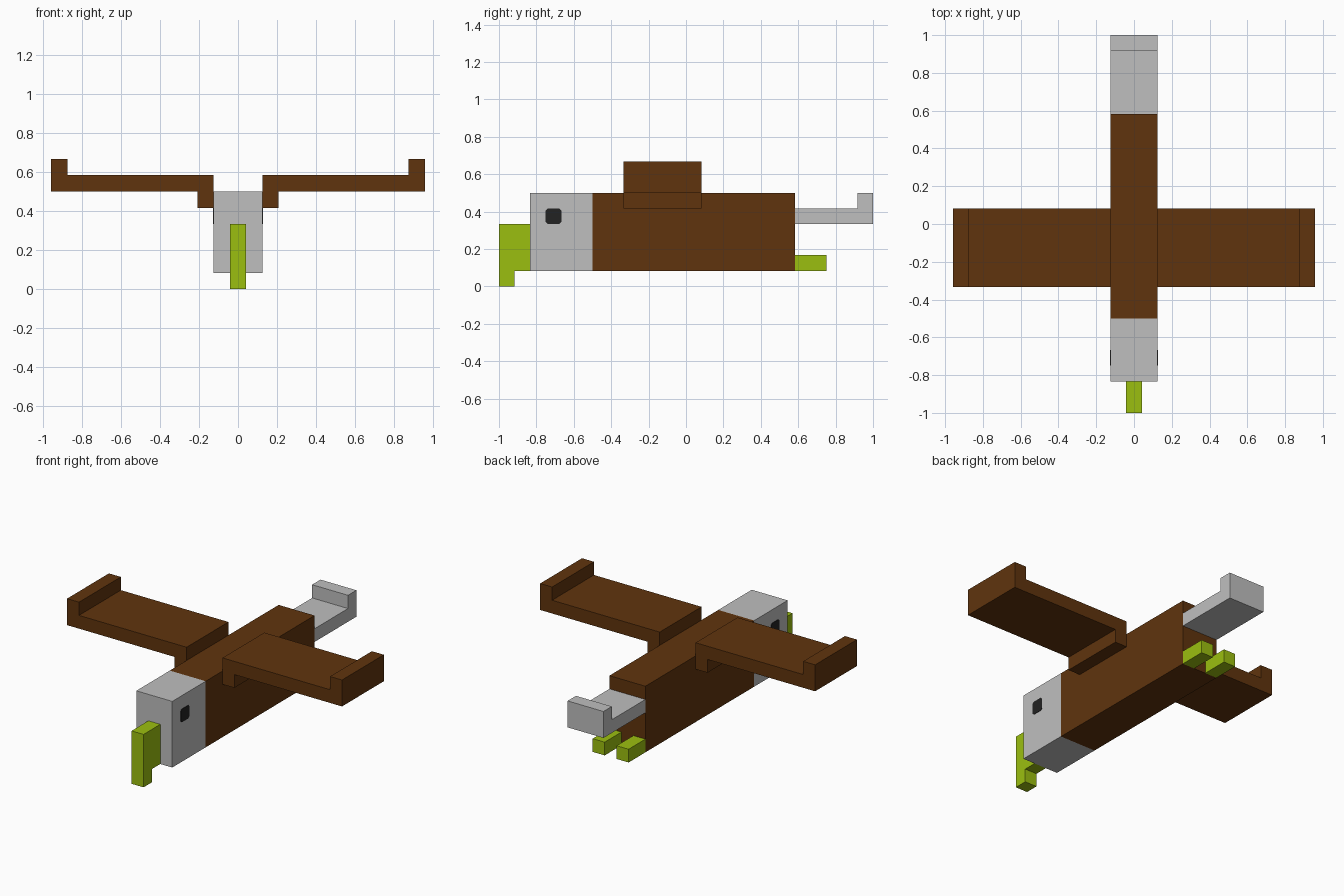
import bpy
import bmesh
from mathutils import Vector

default = bpy.data.objects.get("Cube")
if default:
    bpy.data.objects.remove(default, do_unlink=True)

U = 1 / 12  # the model sits on a grid of twelfths


def material(name, rgb):
    mat = bpy.data.materials.new(name)
    mat.use_nodes = True
    color = (*rgb, 1.0)
    mat.diffuse_color = color
    mat.node_tree.nodes["Principled BSDF"].inputs["Base Color"].default_value = color
    return mat


BROWN = material("brown feathers", (0.117, 0.034, 0.004))
GREY = material("light grey feathers", (0.52, 0.52, 0.52))
GREEN = material("yellow green", (0.33, 0.52, 0.005))
BLACK = material("eye black", (0.016, 0.016, 0.016))


def prism(name, mat, profile, axis, start, end):
    """Extrude a profile along x (points are y, z) or along y (points are x, z)."""
    bm = bmesh.new()
    if axis == "x":
        verts = [bm.verts.new((start * U, a * U, b * U)) for a, b in profile]
        step = Vector(((end - start) * U, 0, 0))
    else:
        verts = [bm.verts.new((a * U, start * U, b * U)) for a, b in profile]
        step = Vector((0, (end - start) * U, 0))
    face = bm.faces.new(verts)
    result = bmesh.ops.extrude_face_region(bm, geom=[face])
    moved = [v for v in result["geom"] if isinstance(v, bmesh.types.BMVert)]
    bmesh.ops.translate(bm, verts=moved, vec=step)
    bmesh.ops.recalc_face_normals(bm, faces=bm.faces)
    mesh = bpy.data.meshes.new(name)
    bm.to_mesh(mesh)
    bm.free()
    mesh.materials.append(mat)
    obj = bpy.data.objects.new(name, mesh)
    bpy.context.collection.objects.link(obj)
    return obj


def rect(a0, a1, b0, b1):
    return [(a0, b0), (a1, b0), (a1, b1), (a0, b1)]


# Body and head
prism("body", BROWN, rect(-6, 7, 1, 6), "x", -1.5, 1.5)
prism("head", GREY, rect(-10, -6, 1, 6), "x", -1.5, 1.5)

# Hooked beak
prism("beak", GREEN, [(-12, 0), (-11, 0), (-11, 1), (-10, 1), (-10, 4), (-12, 4)],
      "x", -0.5, 0.5)

# Tail with an upturned end
prism("tail", GREY, [(7, 4), (12, 4), (12, 6), (11, 6), (11, 5), (7, 5)],
      "x", -1.5, 1.5)

# Paired parts
wing = [(1.5, 5), (2.5, 5), (2.5, 6), (11.5, 6), (11.5, 8), (10.5, 8), (10.5, 7), (1.5, 7)]
c = 0.12  # clipped corner of the eye
eye = [(-9 + c, 4), (-8 - c, 4), (-8, 4 + c), (-8, 5 - c),
       (-8 - c, 5), (-9 + c, 5), (-9, 5 - c), (-9, 4 + c)]
for side, s in (("left", 1), ("right", -1)):
    prism(f"{side}_wing", BROWN, [(s * x, z) for x, z in wing], "y", -4, 1)
    prism(f"{side}_foot", GREEN, rect(7, 9, 1, 2), "x", s * 0.5, s * 1.5)
    prism(f"{side}_eye", BLACK, eye, "x", s * 1.48, s * 1.53)
